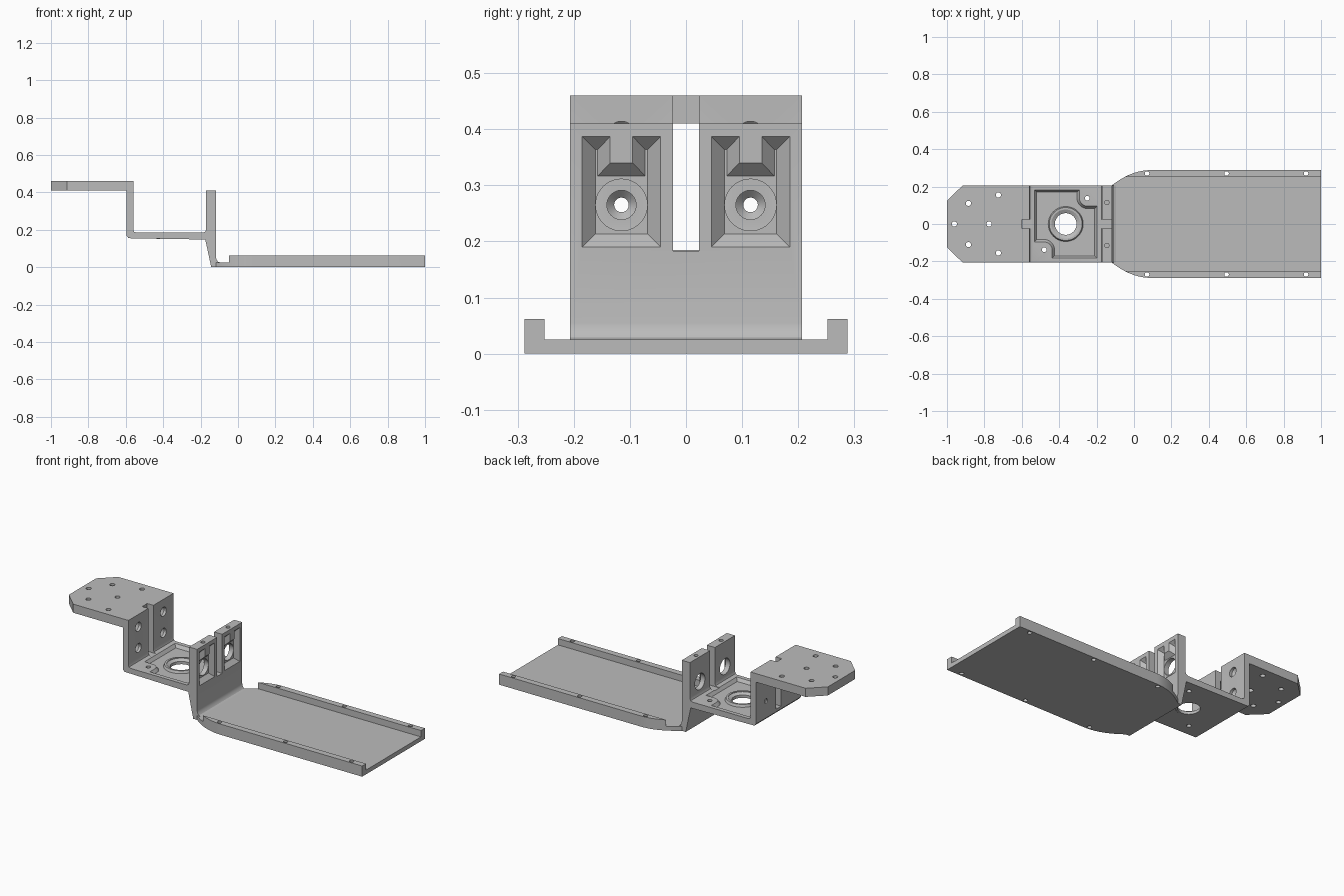
import bpy, bmesh, math

cube = bpy.data.objects.get("Cube")
if cube:
    bpy.data.objects.remove(cube, do_unlink=True)

grey = bpy.data.materials.new("plain grey")
grey.use_nodes = True
grey.diffuse_color = (0.5, 0.5, 0.5, 1)
grey.node_tree.nodes["Principled BSDF"].inputs["Base Color"].default_value = (0.5, 0.5, 0.5, 1)


def place(axis, a, b, depth):
    """Put a 2D point on the plane across an axis."""
    return {"x": (depth, a, b), "y": (a, depth, b), "z": (a, b, depth)}[axis]


def loft(name, axis, sections):
    """Closed solid through matching outlines: [(depth, outline), ...]."""
    bm = bmesh.new()
    rings = [[bm.verts.new(place(axis, a, b, d)) for a, b in outline] for d, outline in sections]
    n = len(rings[0])
    for low, high in zip(rings, rings[1:]):
        for i in range(n):
            j = (i + 1) % n
            bm.faces.new((low[i], low[j], high[j], high[i]))
    caps = [bm.faces.new(rings[0]), bm.faces.new(rings[-1])]
    bmesh.ops.recalc_face_normals(bm, faces=bm.faces)
    bmesh.ops.triangulate(bm, faces=caps)
    mesh = bpy.data.meshes.new(name)
    bm.to_mesh(mesh)
    bm.free()
    mesh.materials.append(grey)
    obj = bpy.data.objects.new(name, mesh)
    bpy.context.scene.collection.objects.link(obj)
    return obj


def prism(name, axis, outline, start, end):
    return loft(name, axis, [(start, outline), (end, outline)])


def rect(a0, a1, b0, b1):
    return [(a0, b0), (a1, b0), (a1, b1), (a0, b1)]


def turned(name, axis, a, b, steps, sides=32):
    """Round solid with a radius at each depth."""
    angles = [2 * math.pi * i / sides for i in range(sides)]
    return loft(name, axis, [(d, [(a + r * math.cos(t), b + r * math.sin(t)) for t in angles])
                             for d, r in steps])


def finish(obj, cutters):
    """Apply all the cuts, remove the cutters and shade."""
    for cutter in cutters:
        cutter.hide_render = True
        mod = obj.modifiers.new("cut", "BOOLEAN")
        mod.operation = "DIFFERENCE"
        mod.solver = "EXACT"
        mod.object = cutter
    bpy.context.view_layer.update()
    graph = bpy.context.evaluated_depsgraph_get()
    mesh = bpy.data.meshes.new_from_object(obj.evaluated_get(graph))
    obj.modifiers.clear()
    obj.data = mesh
    mesh.name = obj.name
    for cutter in cutters:
        bpy.data.objects.remove(cutter, do_unlink=True)
    bpy.ops.object.select_all(action="DESELECT")
    obj.select_set(True)
    bpy.context.view_layer.objects.active = obj
    bpy.ops.object.shade_smooth_by_angle(angle=math.radians(30))


HALF = 0.207      # half width of the stepped bracket
WIDE = 0.288      # half width of the tray
RAIL = 0.252      # inner side of the rails
FRONT = -0.118    # outer face of the upright
HX = -0.365       # shelf hole centre


def edge(x):
    """Half width of the tray, flaring out of the bracket."""
    t = max(0, (0.09 - x) / 0.208)
    return WIDE - (WIDE - HALF) * t * t


# Stepped bracket: top plate, rear wall, shelf and upright in one profile
profile = [(-1, .41), (-.595, .41), (-.595, .167), (-.585, .155), (-.175, .148), (-.143, 0),
           (FRONT, 0), (FRONT, .025), (-.095, .025), (-.106, .029), (-.115, .04), (FRONT, .055),
           (FRONT, .41), (-.17, .41), (-.17, .2), (-.175, .19), (-.185, .185),
           (-.545, .185), (-.556, .19), (-.56, .2), (-.56, .46), (-1, .46)]
bracket = prism("stepped_bracket", "y", profile, -HALF, HALF)
cuts = []

# Clipped corners and holes of the top plate
for s in (-1, 1):
    corner = [(-1.05, s * .077), (-.865, s * .255), (-1.05, s * .255)]
    cuts.append(prism("corner_cutter", "z", corner, .38, .5))
for x, y in [(-.885, .11), (-.885, -.11), (-.725, .155), (-.725, -.155), (-.96, 0), (-.775, 0)]:
    cuts.append(turned("plate_hole_cutter", "z", x, y, [(.38, .014), (.5, .014)], 20))

# Centre slots through the wall and the upright
cuts.append(prism("wall_slot_cutter", "z", rect(-.6, -.545, -.023, .023), .183, .5))
cuts.append(prism("upright_slot_cutter", "z", rect(-.2, -.1, -.023, .023), .183, .5))


def window(cy, inset):
    """U-shaped pocket outline, with a tab hanging from the top."""
    w, low, top = .07 - inset, .19 + inset, .387 - inset
    tab, tab_low = .02 + inset * .95, .34 - inset
    pts = [(-w, low), (w, low), (w, top), (tab, top), (tab, tab_low),
           (-tab, tab_low), (-tab, top), (-w, top)]
    return [(cy + a, b) for a, b in pts]


# Pockets, bores and screw holes on each side of the slot
for cy in (-.115, .115):
    cuts.append(loft("pocket_cutter", "x", [(FRONT + .02, window(cy, 0)), (FRONT, window(cy, 0)),
                                            (FRONT - .024, window(cy, .0235))]))
    cuts.append(turned("bore_cutter", "x", cy, .265, [(-.22, .046), (-.09, .046)], 40))
    cuts.append(turned("top_screw_cutter", "z", -.145, cy, [(.39, .012), (.45, .012)], 20))
    for z in (.265, .388):
        cuts.append(turned("wall_hole_cutter", "x", cy, z,
                           [(-.62, .013), (-.588, .013), (-.575, .026), (-.53, .026)]))


def shelf_pocket(inset):
    """Square pocket outline with two opposite rounded corner bosses."""
    w, h, r = .168 - inset, .183 - inset, .042 + inset
    cx, cy = .115, .138
    half = [(w, cy - r)]
    for i in range(9):
        t = -math.pi / 2 * (1 + i / 8)
        half.append((cx + r * math.cos(t), cy + r * math.sin(t)))
    half += [(cx - r, h), (-w, h)]
    return [(HX + s * x, s * y) for s in (1, -1) for x, y in half]


# Shelf pocket, main hole and screw holes
cuts.append(loft("shelf_pocket_cutter", "z", [(.2, shelf_pocket(0)), (.185, shelf_pocket(0)),
                                              (.167, shelf_pocket(.013))]))
cuts.append(turned("main_hole_cutter", "z", HX, 0, [(.1, .068), (.2, .068)], 48))
for s in (-1, 1):
    cuts.append(turned("shelf_screw_cutter", "z", HX + s * .115, s * .138,
                       [(.1, .013), (.22, .013)], 20))
finish(bracket, cuts)

# Raised ring around the main hole, dished on top
ring = turned("bearing_ring", "z", HX, 0, [(.1515, .07), (.166, .07), (.166, .094), (.181, .088)], 48)
dish = turned("dish_cutter", "z", HX, 0, [(.1, .058), (.168, .058), (.178, .077), (.2, .077)], 48)
finish(ring, [dish])


def rail_holes(y):
    return [turned("rail_hole_cutter", "z", x, y, [(-.05, .012), (.12, .012)], 20)
            for x in (.07, .495, .92)]


# Flat tray with flared shoulders
flare = [FRONT + i * .208 / 14 for i in range(15)]
side = [(x, edge(x)) for x in flare] + [(1, WIDE)]
tray = prism("base_tray", "z", side + [(x, -y) for x, y in reversed(side)], 0, .025)
finish(tray, rail_holes(.27) + rail_holes(-.27))

# Side rails following the tray edge
start = .09 - .208 * math.sqrt((WIDE - RAIL) / (WIDE - HALF))
for s, label in ((1, "left"), (-1, "right")):
    xs = [start + i * (.09 - start) / 10 for i in range(1, 11)]
    outline = [(start, RAIL)] + [(x, edge(x)) for x in xs] + [(1, WIDE), (1, RAIL)]
    name = "rail_back" if s > 0 else "rail_front"
    rail = prism(name, "z", [(x, s * y) for x, y in outline], .025, .062)
    finish(rail, rail_holes(s * .27))
